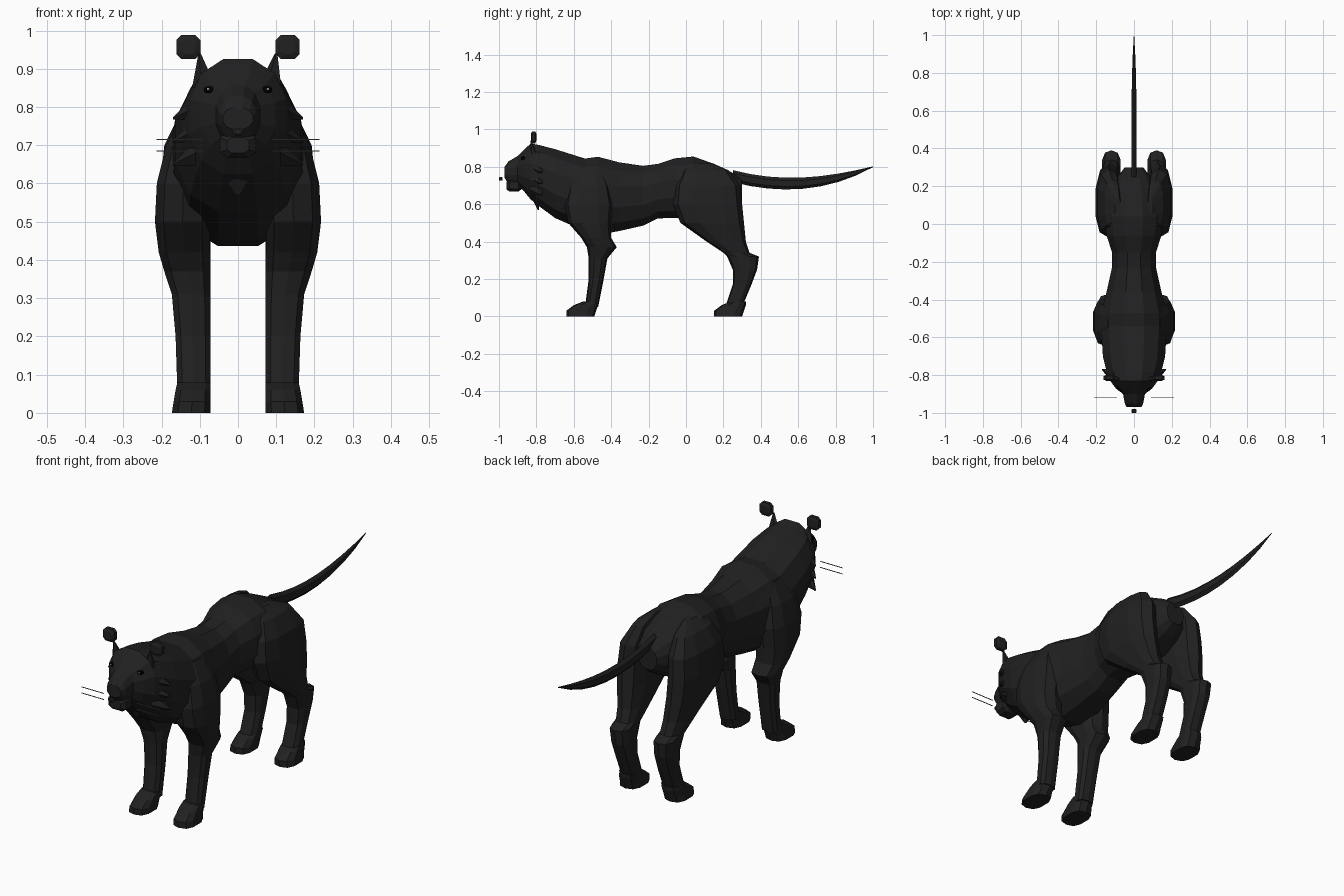
import bpy, bmesh
from math import sin, cos, pi, copysign
from mathutils import Vector

default = bpy.data.objects.get("Cube")
if default:
    bpy.data.objects.remove(default, do_unlink=True)


def material(name, red, green, blue):
    mat = bpy.data.materials.new(name)
    mat.use_nodes = True
    mat.diffuse_color = (red, green, blue, 1)
    shader = mat.node_tree.nodes["Principled BSDF"]
    shader.inputs["Base Color"].default_value = (red, green, blue, 1)
    shader.inputs["Roughness"].default_value = 0.8
    return mat


fur = material("black fur", 0.015, 0.015, 0.015)
whisker_grey = material("whisker grey", 0.2, 0.2, 0.2)
eye_black = material("eye black", 0, 0, 0)
glint_white = material("eye glint", 0.7, 0.7, 0.7)


def ring(center, across, up, sides, square=1):
    """Closed section around a centre; a lower 'square' value gives boxier corners."""
    points = []
    for i in range(sides):
        angle = 2 * pi * (i + 0.5) / sides
        c, s = cos(angle), sin(angle)
        points.append(Vector(center)
                      + Vector(across) * copysign(abs(c) ** square, c)
                      + Vector(up) * copysign(abs(s) ** square, s))
    return points


def loft(name, rings, mat=fur):
    """Skin a row of sections and cap both ends."""
    bm = bmesh.new()
    rows = [[bm.verts.new(point) for point in section] for section in rings]
    sides = len(rows[0])
    for low, high in zip(rows, rows[1:]):
        for i in range(sides):
            j = (i + 1) % sides
            bm.faces.new((low[i], low[j], high[j], high[i]))
    bm.faces.new(rows[0])
    bm.faces.new(rows[-1])
    bmesh.ops.recalc_face_normals(bm, faces=bm.faces)
    mesh = bpy.data.meshes.new(name)
    bm.to_mesh(mesh)
    bm.free()
    mesh.materials.append(mat)
    bpy.context.collection.objects.link(bpy.data.objects.new(name, mesh))


def upright_ring(y, width, top, bottom, sides, square=1):
    """Section facing along y."""
    return ring((0, y, (top + bottom) / 2), (width, 0, 0),
                (0, 0, (top - bottom) / 2), sides, square)


def loft_leg(name, side, rows, shift=0):
    """Sections up z, each given as height, outer x, front y and back y."""
    inner = 0.07
    loft(name, [ring((side * (inner + outer) / 2, (front + back) / 2 + shift, z),
                     ((outer - inner) / 2, 0, 0), (0, (back - front) / 2, 0), sides=10, square=0.75)
                for z, outer, front, back in rows])


def blob(name, center, width, depth, height, mat=fur):
    """Small rounded block: two full sections between two smaller ends."""
    middle = Vector(center)
    loft(name, [ring(middle + Vector((0, step * depth, 0)), (scale * width, 0, 0),
                     (0, 0, scale * height), sides=8, square=0.6)
                for step, scale in ((-1, 0.6), (-0.6, 1), (0.6, 1), (1, 0.6))], mat)


def spike(name, base, tip, across, up):
    """Tapered tuft from a wide base to a fine tip."""
    across, up = Vector(across), Vector(up)
    loft(name, [ring(base, across, up, sides=5), ring(tip, across / 10, up / 10, sides=5)])


# Torso, neck and head in one skin: y, half width, top, bottom
body = [
    (0.3, 0.05, 0.73, 0.62),
    (0.25, 0.09, 0.77, 0.58),
    (0.15, 0.14, 0.82, 0.53),
    (0.04, 0.16, 0.86, 0.52),
    (-0.06, 0.15, 0.85, 0.52),
    (-0.15, 0.12, 0.82, 0.52),
    (-0.23, 0.12, 0.81, 0.48),
    (-0.36, 0.15, 0.83, 0.45),
    (-0.47, 0.18, 0.86, 0.43),
    (-0.54, 0.18, 0.85, 0.45),
    (-0.7, 0.17, 0.9, 0.52),
    (-0.78, 0.15, 0.92, 0.58),
    (-0.83, 0.13, 0.93, 0.62),
    (-0.87, 0.1, 0.89, 0.67),
    (-0.9, 0.06, 0.86, 0.7),
    (-0.95, 0.05, 0.83, 0.71),
    (-0.97, 0.04, 0.8, 0.74),
]
loft("body_and_head", [upright_ring(*row, sides=12, square=0.9) for row in body])

# Lower jaw, nose and throat
blob("lower_jaw", (0, -0.92, 0.7), width=0.05, depth=0.04, height=0.035)
blob("nose_tip", (0, -0.99, 0.735), width=0.015, depth=0.01, height=0.01)
spike("throat_tuft", (0, -0.81, 0.66), (0, -0.79, 0.57), across=(0.07, 0, 0), up=(0, 0.03, 0))

# Tail: sags, then curls up to a point
tail = []
steps = 8
for i in range(steps + 1):
    t = i / steps
    z = 0.75 - 0.2 * t + 0.25 * t ** 2
    thick = 0.03 * (1 - t ** 4) + 0.002
    tail.append(upright_ring(0.25 + 0.75 * t, thick / 2, z + thick, z - thick, sides=6))
loft("tail", tail)

# Legs and paws: height, outer x, front y, back y
paw = [
    (0, 0.175, -0.64, -0.49),
    (0.03, 0.17, -0.64, -0.48),
    (0.06, 0.165, -0.6, -0.47),
    (0.08, 0.16, -0.55, -0.47),
]
front_leg = [
    (0.05, 0.16, -0.54, -0.47),
    (0.2, 0.165, -0.52, -0.44),
    (0.31, 0.175, -0.52, -0.42),
    (0.37, 0.195, -0.53, -0.37),
    (0.42, 0.21, -0.56, -0.4),
    (0.5, 0.22, -0.63, -0.4),
    (0.6, 0.215, -0.65, -0.39),
    (0.7, 0.19, -0.63, -0.41),
    (0.79, 0.14, -0.58, -0.45),
]
hind_leg = [
    (0.05, 0.16, 0.21, 0.3),
    (0.17, 0.16, 0.25, 0.35),
    (0.25, 0.165, 0.25, 0.38),
    (0.32, 0.17, 0.22, 0.39),
    (0.34, 0.17, 0.2, 0.34),
    (0.4, 0.18, 0.11, 0.32),
    (0.5, 0.2, -0.03, 0.31),
    (0.6, 0.205, -0.07, 0.3),
    (0.7, 0.195, -0.06, 0.29),
    (0.78, 0.155, -0.02, 0.23),
    (0.82, 0.1, 0.01, 0.14),
]

for label, side in (("left", 1), ("right", -1)):
    loft_leg(f"{label}_front_leg", side, front_leg)
    loft_leg(f"{label}_front_paw", side, paw)
    loft_leg(f"{label}_hind_leg", side, hind_leg)
    loft_leg(f"{label}_hind_paw", side, paw, shift=0.79)

    # Ear with a separate rounded tip above it
    spike(f"{label}_ear", (side * 0.085, -0.81, 0.85), (side * 0.1, -0.83, 0.94),
          across=(0.035, 0, 0), up=(0, 0.02, 0))
    blob(f"{label}_ear_tip", (side * 0.13, -0.815, 0.957), width=0.033, depth=0.015, height=0.033)

    # Cheek ruff
    for i in range(3):
        z = 0.8 - 0.06 * i
        spike(f"{label}_cheek_tuft_{i}", (side * 0.11, -0.8, z), (side * 0.17, -0.77, z - 0.03),
              across=(0, 0.04, 0), up=(0, 0, 0.035))

    # Eye with a glint
    blob(f"{label}_eye", (side * 0.075, -0.87, 0.845), 0.014, 0.012, 0.009, eye_black)
    blob(f"{label}_eye_glint", (side * 0.078, -0.883, 0.847), 0.003, 0.002, 0.003, glint_white)

    # Whiskers
    for i, z in enumerate((0.715, 0.685)):
        loft(f"{label}_whisker_{i}",
             [ring((side * x, -0.92, z), (0, 0.002, 0), (0, 0, 0.002), sides=4)
              for x in (0.09, 0.213)], whisker_grey)
